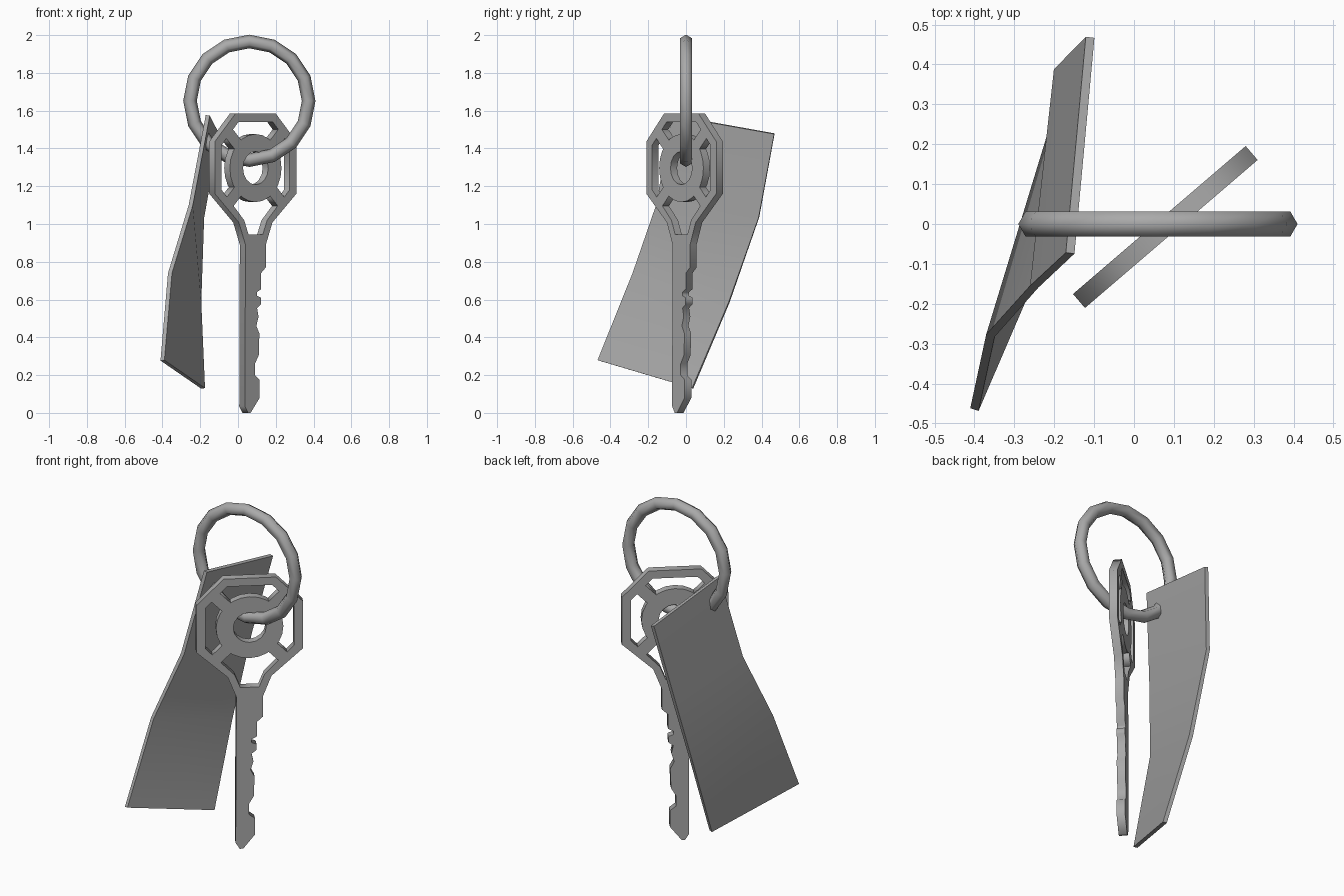
import bpy, bmesh
from math import radians, sin, cos, pi
from mathutils import Vector

cube = bpy.data.objects.get("Cube")
if cube:
    bpy.data.objects.remove(cube, do_unlink=True)

# Single metal colour
metal = bpy.data.materials.new("grey_metal")
metal.use_nodes = True
grey = (0.4, 0.4, 0.4, 1)
metal.diffuse_color = grey
metal.node_tree.nodes["Principled BSDF"].inputs["Base Color"].default_value = grey

KEY_TURN = radians(40.6)
KEY_CENTRE = Vector((0.0785, -0.0075, 0))
HUB_Z = 1.296


def add_mesh(name, mesh):
    obj = bpy.data.objects.new(name, mesh)
    bpy.context.collection.objects.link(obj)
    mesh.materials.clear()
    mesh.materials.append(metal)
    return obj


def key_plate(name, outlines):
    """Flat plate in the key's plane; outlines after the first are holes."""
    curve = bpy.data.curves.new(name + "_outline", "CURVE")
    curve.dimensions = "2D"
    curve.fill_mode = "BOTH"
    curve.extrude = 0.023
    for points in outlines:
        spline = curve.splines.new("POLY")
        spline.points.add(len(points) - 1)
        for p, (u, z) in zip(spline.points, points):
            p.co = (u, z, 0, 1)
        spline.use_cyclic_u = True
    temp = bpy.data.objects.new(name + "_temp", curve)
    bpy.context.collection.objects.link(temp)
    graph = bpy.context.evaluated_depsgraph_get()
    mesh = bpy.data.meshes.new_from_object(temp.evaluated_get(graph))
    bpy.data.objects.remove(temp, do_unlink=True)
    obj = add_mesh(name, mesh)
    obj.location = KEY_CENTRE
    obj.rotation_euler = (pi / 2, 0, KEY_TURN)
    return obj


def mirrored(half):
    return half + [(-u, z) for u, z in reversed(half)]


def circle(radius, sides):
    return [(radius * cos(2 * pi * i / sides), HUB_Z + radius * sin(2 * pi * i / sides))
            for i in range(sides)]


# Key frame and toothed blade
head = [(0.14, 1.585), (0.285, 1.436), (0.285, 1.161), (0.117, 1.008), (0.071, 0.89)]
teeth = [(0.071, 0.77), (0.038, 0.74), (0.038, 0.655), (0.01, 0.64), (0.01, 0.62),
         (0.036, 0.61), (0.036, 0.575), (0.01, 0.555), (0.02, 0.51), (0.005, 0.46),
         (0.026, 0.42), (0.022, 0.306), (-0.005, 0.26), (-0.005, 0.2),
         (0.028, 0.175), (0.028, 0.08), (-0.035, 0), (-0.053, 0), (-0.075, 0.035)]
outer = head + teeth + [(-u, z) for u, z in reversed(head)]
inner = mirrored([(0.12, 1.54), (0.237, 1.418), (0.237, 1.181), (0.08, 1.02), (0.05, 0.945)])
key_plate("key_frame_and_blade", [outer, inner])

# Hub with the hole for the ring
key_plate("key_hub", [circle(0.18, 24), circle(0.088, 16)])

# Diagonal spokes joining hub and frame
for i in range(4):
    a = radians(45 + 90 * i)
    corners = [(0.165, -0.033), (0.27, -0.033), (0.27, 0.033), (0.165, 0.033)]
    key_plate(f"key_spoke_{i + 1}", [[(r * cos(a) - w * sin(a), HUB_Z + r * sin(a) + w * cos(a))
                                     for r, w in corners]])

# Split ring
bpy.ops.mesh.primitive_torus_add(major_segments=16, minor_segments=6, major_radius=0.314,
                                 minor_radius=0.036, location=(0.06, 0, 1.652),
                                 rotation=(pi / 2, 0, 0))
ring = bpy.context.object
ring.name = "key_ring"
ring.data.materials.append(metal)
bpy.ops.object.shade_smooth_by_angle(angle=radians(65))

# Bent tag hanging from the ring
near_edge = [(-0.16, -0.073, 1.575), (-0.25, -0.157, 1.1), (-0.36, -0.28, 0.74), (-0.4, -0.465, 0.278)]
far_edge = [(-0.11, 0.468, 1.478), (-0.19, 0.386, 1.035), (-0.205, 0.228, 0.585), (-0.185, 0.035, 0.13)]
bm = bmesh.new()
rows = [(bm.verts.new(a), bm.verts.new(b)) for a, b in zip(near_edge, far_edge)]
for (a, b), (c, d) in zip(rows, rows[1:]):
    bm.faces.new((a, b, d, c))
bm.normal_update()
mesh = bpy.data.meshes.new("tag")
bm.to_mesh(mesh)
bm.free()
tag = add_mesh("tag", mesh)
solid = tag.modifiers.new("thickness", "SOLIDIFY")
solid.thickness = 0.022
solid.offset = 0
bpy.ops.object.select_all(action="DESELECT")
tag.select_set(True)
bpy.context.view_layer.objects.active = tag
bpy.ops.object.modifier_apply(modifier=solid.name)
bpy.ops.object.shade_smooth_by_angle(angle=radians(35))
